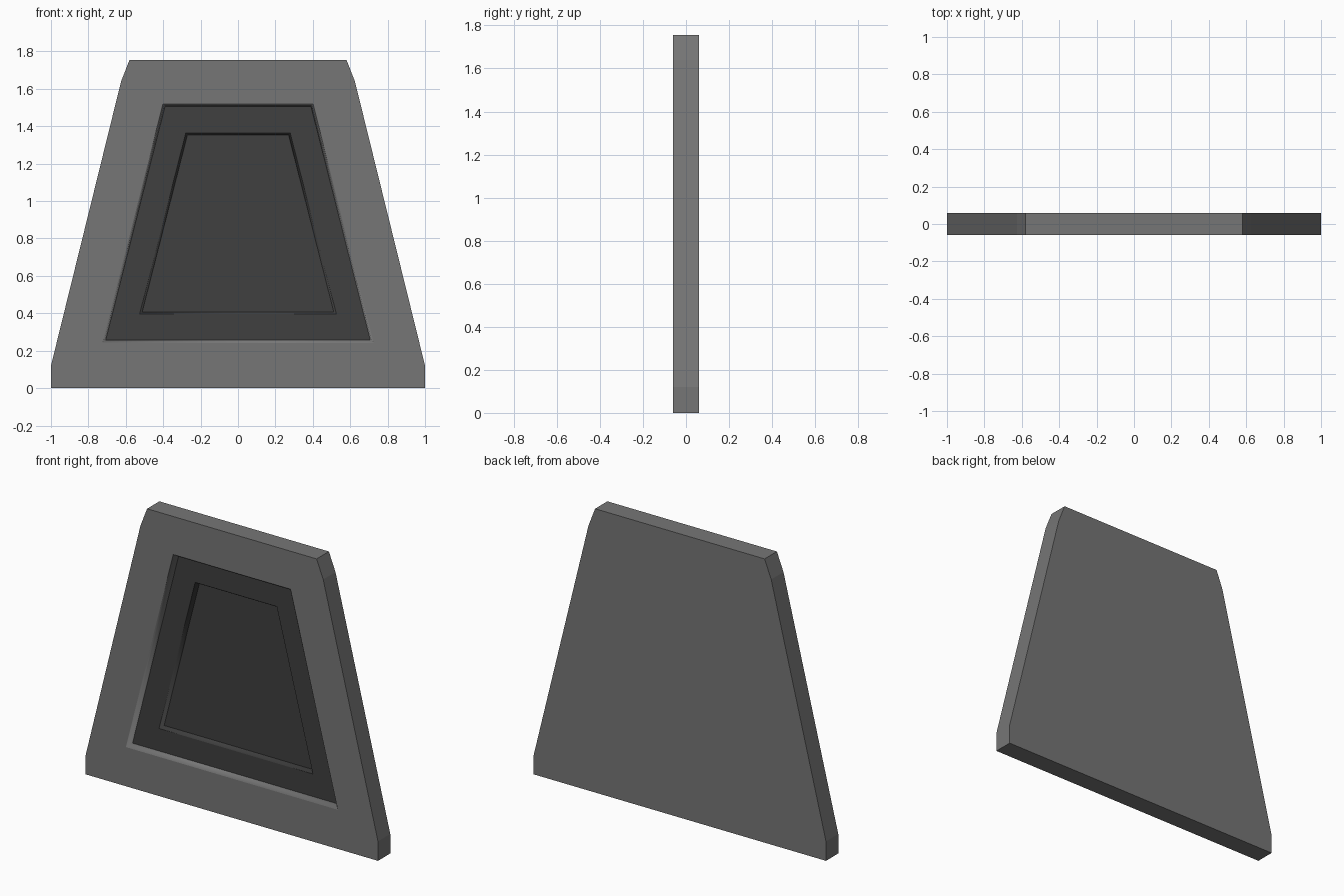
import bpy, bmesh

if "Cube" in bpy.data.objects:
    bpy.data.objects.remove(bpy.data.objects["Cube"])

FRONT, BACK = -0.06, 0.06
# half outlines (x, z), mirrored to the left side
SLAB = [(1, 0), (1, 0.12), (0.625, 1.64), (0.58, 1.755)]
OUTER = [(0.715, 0.25), (0.395, 1.512)]
INNER = [(0.52, 0.40), (0.275, 1.36)]


def loop(bm, half, y, grow=0.0):
    """Closed ring of vertices; grow pushes a trapezoid outward."""
    pts = list(half)
    if grow:
        (a, b), (c, d) = half
        pts = [(a + grow * 1.25, b - grow), (c + grow * 0.8, d + grow)]
    full = pts + [(-x, z) for x, z in reversed(pts)]
    return [bm.verts.new((x, y, z)) for x, z in full]


def bridge(bm, a, b, smooth=False):
    n = len(a)
    for i in range(n):
        j = (i + 1) % n
        bm.faces.new((a[i], a[j], b[j], b[i])).smooth = smooth


def ring_edges(bm, ring):
    return [bm.edges.get((ring[i], ring[(i + 1) % len(ring)])) for i in range(len(ring))]


def make(name, bm, color):
    me = bpy.data.meshes.new(name)
    bm.to_mesh(me)
    bm.free()
    ob = bpy.data.objects.new(name, me)
    bpy.context.collection.objects.link(ob)
    mat = bpy.data.materials.new(name + "_paint")
    mat.diffuse_color = (color, color, color, 1)
    mat.use_nodes = True
    mat.node_tree.nodes["Principled BSDF"].inputs["Base Color"].default_value = mat.diffuse_color
    me.materials.append(mat)


# Slab with a softened opening in the front
bm = bmesh.new()
back, front = loop(bm, SLAB, BACK), loop(bm, SLAB, FRONT)
bridge(bm, back, front)
bm.faces.new(back)
lip = loop(bm, OUTER, FRONT, 0.008)
mid = loop(bm, OUTER, FRONT + 0.008)
low = loop(bm, OUTER, FRONT + 0.04, -0.006)
bridge(bm, lip, mid, True)
bridge(bm, mid, low, True)
bmesh.ops.triangle_fill(bm, edges=ring_edges(bm, front) + ring_edges(bm, lip),
                        use_beauty=True, normal=(0, -1, 0))
bmesh.ops.recalc_face_normals(bm, faces=bm.faces[:])
# the sunken floor is a separate part, so orient by direction
for f in bm.faces:
    c = f.calc_center_median()
    if abs(f.normal.y) > 0.99 and f.normal.y * c.y < 0:
        f.normal_flip()
make("slab", bm, 0.18)

# Dark sunken panel with a second, deeper step
bm = bmesh.new()
rings = [loop(bm, OUTER, FRONT + 0.04, -0.006), loop(bm, INNER, FRONT + 0.04, 0.005),
         loop(bm, INNER, FRONT + 0.046), loop(bm, INNER, FRONT + 0.07, -0.006)]
for k in range(3):
    bridge(bm, rings[k], rings[k + 1], k > 0)
floor = bm.faces.new(rings[-1])
bmesh.ops.recalc_face_normals(bm, faces=bm.faces[:])
floor.normal_update()
if floor.normal.y > 0:
    bmesh.ops.reverse_faces(bm, faces=bm.faces[:])
make("sunken_panel", bm, 0.05)
